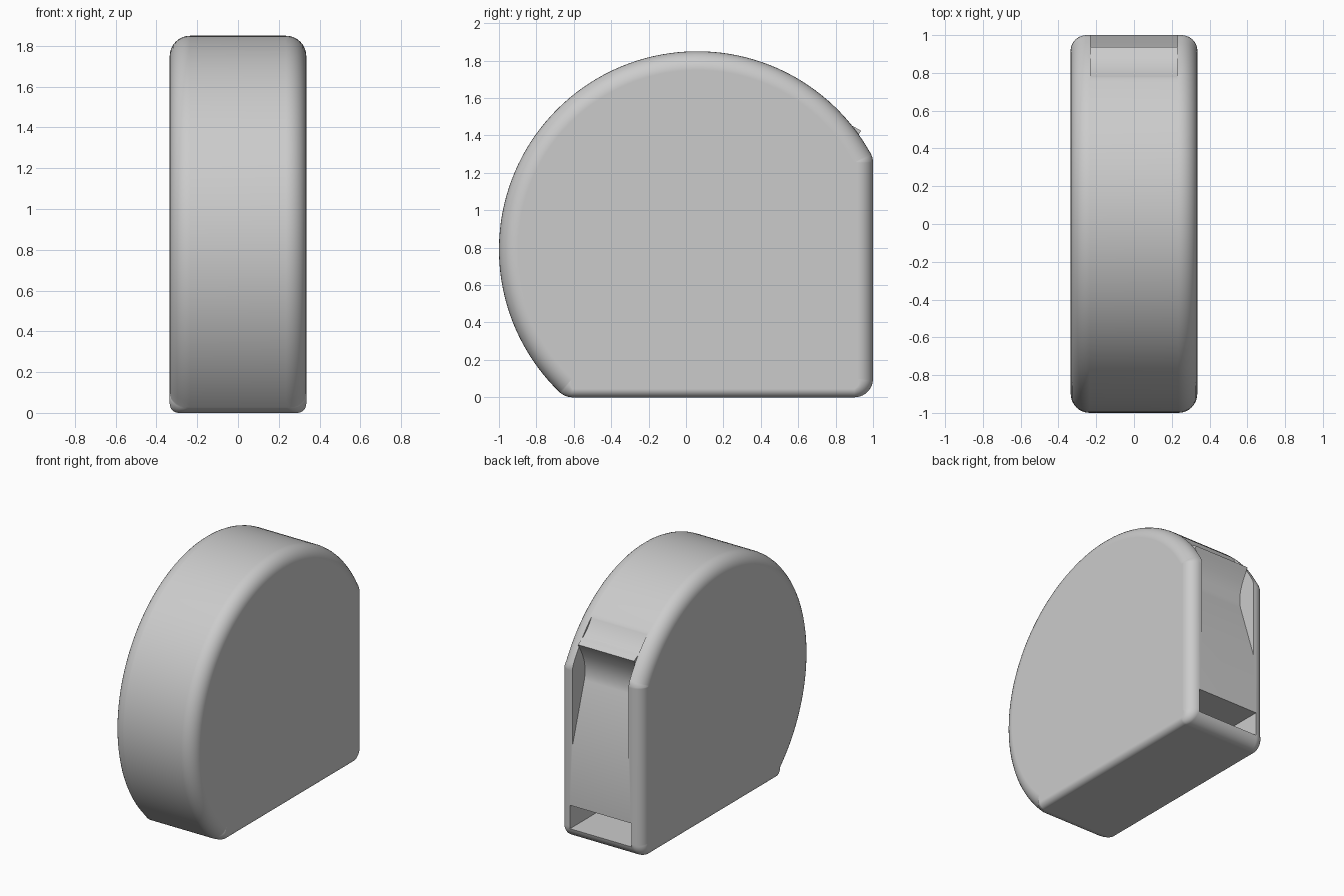
import bpy, bmesh
from math import sin, cos, radians, pi

cube = bpy.data.objects.get("Cube")
if cube:
    bpy.data.objects.remove(cube, do_unlink=True)

# Single case colour
grey = bpy.data.materials.new("case_grey")
grey.use_nodes = True
colour = (0.6, 0.6, 0.6, 1)
grey.diffuse_color = colour
grey.node_tree.nodes["Principled BSDF"].inputs["Base Color"].default_value = colour

HALF_WIDTH = 0.335
NOTCH_HALF = 0.23


def finish(name, bm):
    bmesh.ops.recalc_face_normals(bm, faces=bm.faces)
    mesh = bpy.data.meshes.new(name)
    bm.to_mesh(mesh)
    bm.free()
    obj = bpy.data.objects.new(name, mesh)
    bpy.context.collection.objects.link(obj)
    mesh.materials.append(grey)
    return obj


def prism(name, outline, half):
    """Extrude a side outline (y, z) evenly across x."""
    bm = bmesh.new()
    face = bm.faces.new([bm.verts.new((-half, y, z)) for y, z in outline])
    moved = bmesh.ops.extrude_face_region(bm, geom=[face])["geom"]
    verts = [v for v in moved if isinstance(v, bmesh.types.BMVert)]
    bmesh.ops.translate(bm, verts=verts, vec=(2 * half, 0, 0))
    return finish(name, bm)


def select_only(obj):
    bpy.ops.object.select_all(action="DESELECT")
    obj.select_set(True)
    bpy.context.view_layer.objects.active = obj


def smooth(obj):
    select_only(obj)
    bpy.ops.object.shade_smooth_by_angle(angle=radians(30))
    mod = obj.modifiers.new("flat_sides", "WEIGHTED_NORMAL")
    mod.keep_sharp = True


def cut(obj, cutter):
    mod = obj.modifiers.new("cut", "BOOLEAN")
    mod.operation = "DIFFERENCE"
    mod.solver = "EXACT"
    mod.object = cutter
    select_only(obj)
    bpy.ops.object.modifier_apply(modifier=mod.name)
    bpy.data.objects.remove(cutter, do_unlink=True)


# Case outline as arcs: centre y, z, radius, start, end, edge rounding at each end, steps
BOTTOM, BACK, ROUND = 0.045, 0.085, 0.1
arcs = [
    (0.9, 0.1, 0.1, -90, 0, BOTTOM, BACK, 10),
    (0.9, 1.255, 0.1, 0, 29, BACK, ROUND, 5),
    (0.06, 0.79, 1.06, 29, 226, ROUND, ROUND, 80),
    (-0.607, 0.1, 0.1, 226, 270, ROUND, BOTTOM, 7),
]
outline = []
for cy, cz, radius, a0, a1, r0, r1, steps in arcs:
    first = 1 if radius > 1 or a1 == 270 else 0
    if a0 == 29 or a0 == 226:
        first = 1
    for i in range(first, steps + 1):
        t = i / steps
        a = radians(a0 + (a1 - a0) * t)
        outline.append((cy + radius * cos(a), cz + radius * sin(a),
                        cos(a), sin(a), r0 + (r1 - r0) * t))

# Case body: rings across the width, pulled in at both rims
bm = bmesh.new()
STEPS = 8
rings = [(side, pi / 2 * k / STEPS) for side, order in
         ((-1, range(STEPS, -1, -1)), (1, range(STEPS + 1))) for k in order]
loops = []
for side, a in rings:
    loops.append([bm.verts.new((side * (HALF_WIDTH - r * (1 - sin(a))),
                                y - ny * r * (1 - cos(a)),
                                z - nz * r * (1 - cos(a))))
                  for y, z, ny, nz, r in outline])
n = len(outline)
for lower, upper in zip(loops, loops[1:]):
    for i in range(n):
        j = (i + 1) % n
        bm.faces.new((lower[i], lower[j], upper[j], upper[i]))
bm.faces.new(loops[0])
bm.faces.new(loops[-1])
case = finish("case_body", bm)

# Thumb recess: hollow below the lip, shallow dish above it
recess = [(1.1, 0.387), (0.862, 1.133), (0.853, 1.175), (0.853, 1.225),
          (0.862, 1.275), (0.88, 1.325), (0.906, 1.376), (0.936, 1.425)]
dish = [(0.905, 1.443), (0.87, 1.461), (0.835, 1.49), (0.803, 1.528),
        (0.78, 1.562), (0.763, 1.6)]
cut(case, prism("recess_cutter", recess + dish + [(0.763, 1.8), (1.2, 1.8), (1.2, 0.387)],
                NOTCH_HALF))

# Lip that stands slightly proud of the case
lip = prism("thumb_lip", recess[-2:] + dish[:2], NOTCH_HALF)

# Tape slot near the bottom
cut(case, prism("slot_cutter", [(0.4, 0.08), (1.2, 0.08), (1.2, 0.255), (0.4, 0.255)], 0.252))

for part in (case, lip):
    smooth(part)
